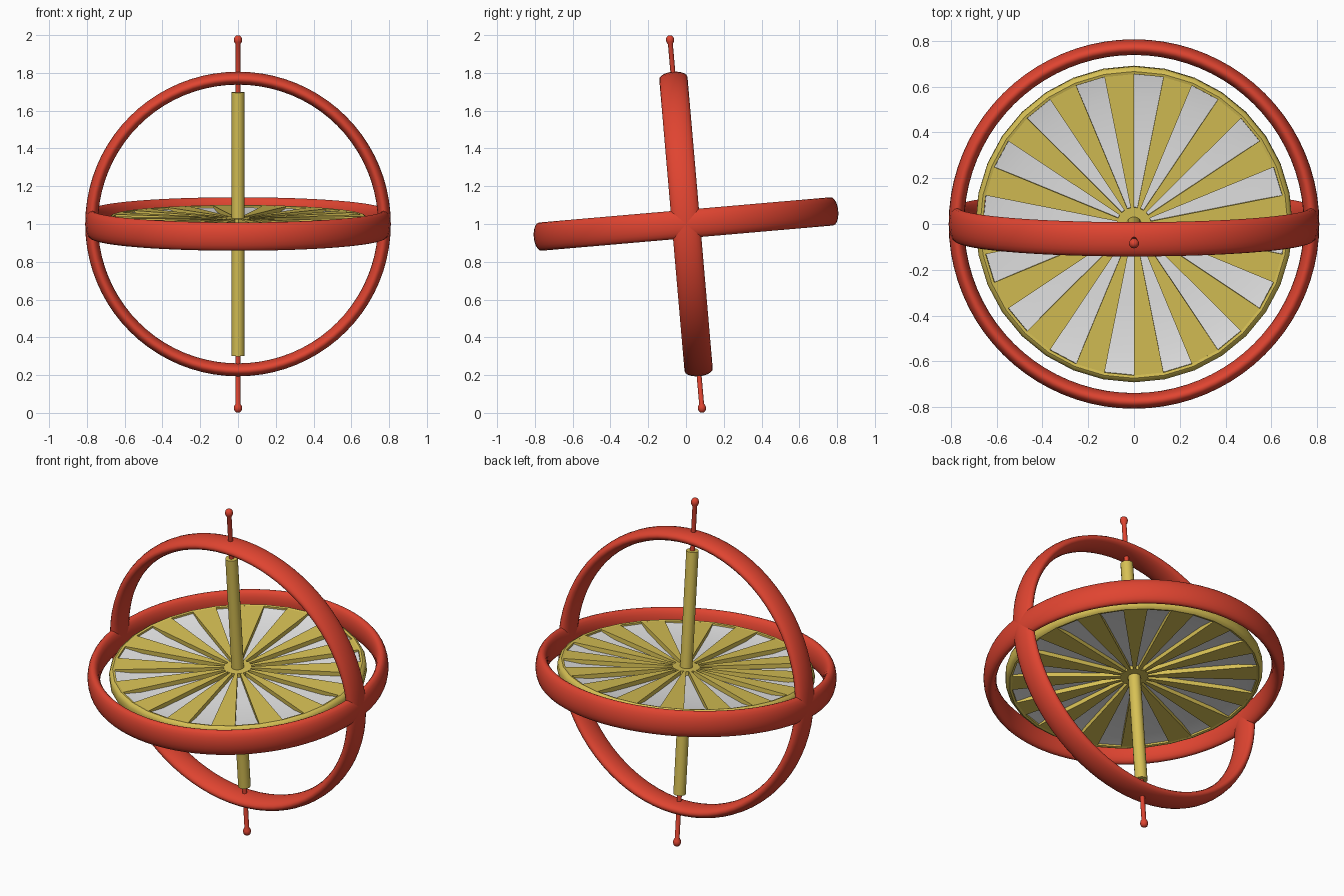
import bpy, bmesh, math
from mathutils import Matrix

if "Cube" in bpy.data.objects:
    bpy.data.objects.remove(bpy.data.objects["Cube"])

TILT = Matrix.Translation((0, 0, 1)) @ Matrix.Rotation(math.radians(4.95), 4, 'X')
STEP = math.radians(11.25)


def material(name, rgb):
    m = bpy.data.materials.new(name)
    m.diffuse_color = (*rgb, 1)
    m.use_nodes = True
    m.node_tree.nodes["Principled BSDF"].inputs["Base Color"].default_value = m.diffuse_color
    return m


RED = material("red", (0.74, 0.058, 0.03))
YELLOW = material("yellow", (0.68, 0.53, 0.09))
WHITE = material("white", (0.8, 0.8, 0.8))


def finish(name, bm, mat, angle=40, turn=Matrix.Identity(4)):
    bmesh.ops.recalc_face_normals(bm, faces=bm.faces)
    me = bpy.data.meshes.new(name)
    bm.to_mesh(me)
    bm.free()
    me.transform(TILT @ turn)
    me.materials.append(mat)
    ob = bpy.data.objects.new(name, me)
    bpy.context.collection.objects.link(ob)
    bpy.ops.object.select_all(action='DESELECT')
    bpy.context.view_layer.objects.active = ob
    ob.select_set(True)
    bpy.ops.object.shade_smooth_by_angle(angle=math.radians(angle))
    return ob


def lathe(name, profile, mat, steps, closed=False, angle=40, turn=Matrix.Identity(4)):
    """Revolve (radius, z) points about the local z axis."""
    bm = bmesh.new()
    vs = [bm.verts.new((r, 0, z)) for r, z in profile]
    pairs = list(zip(vs, vs[1:])) + ([(vs[-1], vs[0])] if closed else [])
    edges = [bm.edges.new(p) for p in pairs]
    bmesh.ops.spin(bm, geom=vs + edges, cent=(0, 0, 0), axis=(0, 0, 1),
                   angle=2 * math.pi, steps=steps)
    bmesh.ops.remove_doubles(bm, verts=bm.verts, dist=1e-5)
    return finish(name, bm, mat, angle, turn)


# two crossing gimbal rings with an oval section
oval = [(0.775 + 0.034 * math.cos(2 * math.pi * i / 20),
         0.075 * math.sin(2 * math.pi * i / 20)) for i in range(20)]
lathe("horizontal_ring", oval, RED, 80, True)
lathe("vertical_ring", oval, RED, 80, True, turn=Matrix.Rotation(math.pi / 2, 4, 'X'))

# axle and end pins with small knobs
lathe("axle", [(0, -0.7), (0.034, -0.7), (0.034, 0.7), (0, 0.7)], YELLOW, 16)
pin = [(0, 0.69), (0.013, 0.69), (0.013, 0.955), (0.02, 0.968),
       (0.022, 0.98), (0.018, 0.994), (0.009, 1.001), (0, 1.003)]
lathe("top_pin", pin, RED, 16)
lathe("bottom_pin", [(r, -z) for r, z in pin], RED, 16)

# flywheel rim and hub
half = [(0.66, 0.04), (0.672, 0.043), (0.684, 0.036), (0.692, 0.02)]
lathe("wheel_rim", half + [(r, -z) for r, z in reversed(half)], YELLOW, 32, True)
lathe("wheel_hub", [(0, 0.032), (0.075, 0.032), (0.075, -0.032), (0, -0.032)], YELLOW, 32)

# sixteen wedge spokes, slightly thicker at the rim
bm = bmesh.new()
for k in range(16):
    a = math.pi / 2 + 2 * k * STEP
    top, bot = [], []
    for r, ang, z in ((0.04, a, 0.031), (0.665, a, 0.04),
                      (0.665, a + STEP, 0.04), (0.04, a + STEP, 0.031)):
        x, y = r * math.cos(ang), r * math.sin(ang)
        top.append(bm.verts.new((x, y, z)))
        bot.append(bm.verts.new((x, y, -z)))
    bm.faces.new(top)
    bm.faces.new(bot[::-1])
    for i in range(4):
        j = (i + 1) % 4
        bm.faces.new((top[i], bot[i], bot[j], top[j]))
finish("wheel_spokes", bm, YELLOW, 30)

# white dished web seen between the spokes
web = [(0.03, 0.008), (0.35, 0.01), (0.56, 0.014), (0.659, 0.03)]
lathe("wheel_web", web + [(r, -z) for r, z in reversed(web)], WHITE, 32, True, angle=60)
